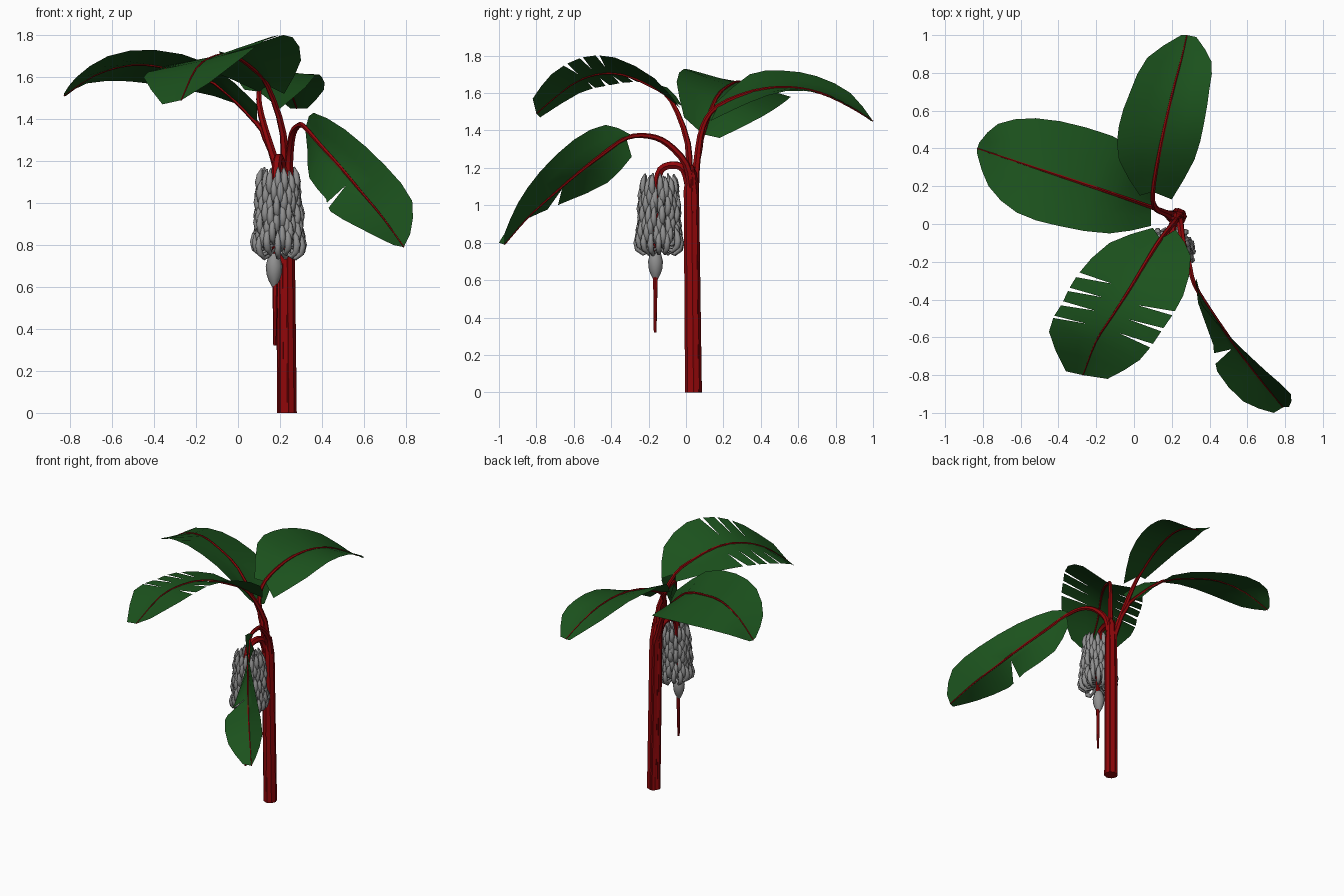
import bpy, bmesh, math, random
from mathutils import Vector as V

if "Cube" in bpy.data.objects:
    bpy.data.objects.remove(bpy.data.objects["Cube"])

random.seed(4)


def material(name, rgb):
    m = bpy.data.materials.new(name)
    m.diffuse_color = (*rgb, 1)
    m.use_nodes = True
    m.node_tree.nodes["Principled BSDF"].inputs["Base Color"].default_value = m.diffuse_color
    return m


RED = material("stem red", (0.28, 0.002, 0.003))
GREEN = material("leaf green", (0.011, 0.083, 0.012))
GREY = material("fruit grey", (0.28, 0.28, 0.28))


def finish(name, bm, mat, angle=50):
    me = bpy.data.meshes.new(name)
    bm.to_mesh(me)
    bm.free()
    me.materials.append(mat)
    ob = bpy.data.objects.new(name, me)
    bpy.context.collection.objects.link(ob)
    bpy.ops.object.select_all(action='DESELECT')
    ob.select_set(True)
    bpy.context.view_layer.objects.active = ob
    bpy.ops.object.shade_smooth_by_angle(angle=math.radians(angle))
    return ob


def spline(pts, n):
    """Catmull-Rom curve with n steps per segment."""
    p = [V(q) for q in pts]
    p = [2 * p[0] - p[1]] + p + [2 * p[-1] - p[-2]]
    out = []
    for i in range(1, len(p) - 2):
        a, b, c, d = p[i - 1:i + 3]
        for k in range(n):
            t = k / n
            out.append(0.5 * (2 * b + (c - a) * t + (2 * a - 5 * b + 4 * c - d) * t * t
                              + (3 * b - a - 3 * c + d) * t ** 3))
    return out + [p[-2]]


def tube(bm, pts, radii, sides=6):
    """Tapered tube along a path, with capped ends."""
    pts = [V(p) for p in pts]
    rings, side, old = [], None, None
    for i, p in enumerate(pts):
        t = (pts[min(i + 1, len(pts) - 1)] - pts[max(i - 1, 0)]).normalized()
        if side is None:
            side = t.orthogonal().normalized()
        else:
            side = old.rotation_difference(t) @ side
        old, up = t, t.cross(side)
        rings.append([bm.verts.new(p + radii[i] * (side * math.cos(a) + up * math.sin(a)))
                      for a in (2 * math.pi * k / sides for k in range(sides))])
    for r, s in zip(rings, rings[1:]):
        for k in range(sides):
            j = (k + 1) % sides
            bm.faces.new((r[k], r[j], s[j], s[k]))
    bm.faces.new(rings[0][::-1])
    bm.faces.new(rings[-1])


def blade(name, mid, left, right, tears=({}, {}), depth=(0.5, 0.5)):
    """Leaf sheet from a midrib and two edges; tears map a station to a gap width."""
    bm = bmesh.new()
    mid = spline(mid, 2)
    mv = [bm.verts.new(p) for p in mid]
    for s, edge in enumerate((left, right)):
        edge = spline(edge, 2)
        n = len(edge)
        inner = [bm.verts.new(m.lerp(e, depth[s])) for m, e in zip(mid, edge)]
        outer = [bm.verts.new(e) for e in edge]
        for i in range(n - 1):
            e0, e1 = outer[i], outer[i + 1]
            if i in tears[s]:
                e0 = bm.verts.new(edge[i].lerp(edge[i + 1], tears[s][i]))
            if i + 1 in tears[s]:
                e1 = bm.verts.new(edge[i + 1].lerp(edge[i], tears[s][i + 1]))
            for q in ((mv[i], mv[i + 1], inner[i + 1], inner[i]),
                      (inner[i], inner[i + 1], e1, e0)):
                bm.faces.new(q if s == 0 else q[::-1])
    loose = [v for v in bm.verts if not v.link_faces]
    bmesh.ops.delete(bm, geom=loose, context='VERTS')
    finish(name, bm, GREEN, 40)


def stem(name, foot, neck, mid):
    """Leaf stalk running from the ground, up the trunk and along the midrib."""
    path = spline([(foot[0] - 0.012, foot[1] - 0.012, 1.08)] + neck + mid, 3)
    k, n = 3 * (len(neck) + 1), len(path)
    radii = [0.022 - 0.010 * i / k if i < k else 0.012 - 0.009 * (i - k) / (n - 1 - k)
             for i in range(n)]
    bm = bmesh.new()
    tube(bm, [(*foot, 0)] + path, [0.026] + radii)
    finish(name, bm, RED)


# Back leaf
mid = [(.10, .17, 1.53), (.13, .36, 1.61), (.17, .55, 1.63), (.21, .72, 1.60), (.25, .87, 1.53), (.28, 1.0, 1.45)]
blade("back_leaf", mid,
      [(.03, .15, 1.54), (-.08, .34, 1.70), (-.08, .52, 1.72), (-.02, .70, 1.69), (.07, .88, 1.60), (.25, 1.0, 1.45)],
      [(.20, .13, 1.45), (.32, .34, 1.55), (.37, .53, 1.61), (.40, .72, 1.60), (.41, .86, 1.54), (.33, .99, 1.45)])
stem("back_leaf_stem", (.225, .060), [(.16, .06, 1.25), (.11, .09, 1.42)], mid)

# Left leaf
mid = [(.09, .09, 1.38), (-.11, .16, 1.57), (-.32, .23, 1.64), (-.50, .29, 1.66), (-.68, .35, 1.61), (-.83, .40, 1.51)]
blade("left_leaf", mid,
      [(.09, -.01, 1.47), (-.13, -.05, 1.66), (-.40, -.01, 1.73), (-.62, .06, 1.70), (-.77, .20, 1.60), (-.83, .37, 1.52)],
      [(.09, .18, 1.36), (.00, .40, 1.47), (-.25, .51, 1.54), (-.52, .56, 1.58), (-.72, .53, 1.57), (-.82, .43, 1.51)])
stem("left_leaf_stem", (.212, .040), [(.17, .055, 1.22), (.13, .075, 1.31)], mid)

# Torn front leaf
mid = [(.14, -.08, 1.56), (.07, -.19, 1.64), (-.02, -.34, 1.70), (-.11, -.48, 1.70), (-.20, -.62, 1.64), (-.27, -.80, 1.49)]
blade("torn_leaf", mid,
      [(.22, -.03, 1.52), (.30, -.17, 1.68), (.26, -.38, 1.79), (.15, -.56, 1.79), (.03, -.72, 1.70), (-.14, -.82, 1.57)],
      [(.10, -.02, 1.53), (-.13, -.10, 1.63), (-.30, -.27, 1.66), (-.38, -.42, 1.64), (-.45, -.57, 1.60), (-.36, -.78, 1.47)],
      ({5: .12, 6: .10, 7: .12}, {4: .15, 5: .12, 6: .15, 7: .08}), (0.3, 0.35))
stem("torn_leaf_stem", (.230, .026), [(.215, .01, 1.33)], mid)

# Drooping right leaf
mid = [(.32, -.32, 1.36), (.40, -.45, 1.27), (.49, -.58, 1.17), (.59, -.72, 1.05), (.69, -.85, .93), (.79, -.97, .79)]
blade("drooping_leaf", mid,
      [(.33, -.30, 1.38), (.36, -.43, 1.43), (.51, -.60, 1.35), (.70, -.78, 1.18), (.83, -.90, 1.01), (.82, -.97, .85)],
      [(.33, -.29, 1.26), (.34, -.42, 1.12), (.42, -.64, 1.02), (.44, -.78, .96), (.58, -.94, .88), (.74, -1.0, .80)],
      ({}, {5: .4}), (0.5, 0.2))
stem("drooping_leaf_stem", (.252, .040), [(.245, .0, 1.22), (.26, -.10, 1.33), (.29, -.20, 1.37)], mid)

# Trunk core with a pointed top, and pointed sheaths around it
bm = bmesh.new()
tube(bm, [(.235, .04, 0), (.228, .03, 1.05), (.225, .028, 1.17), (.222, .025, 1.23)], [.045, .040, .030, .006], 8)
for k in range(3):
    a = 0.5 + k * 2.1
    c, s = math.cos(a) * .022, math.sin(a) * .022
    tube(bm, [(.235 + c, .04 + s, 0), (.226 + c, .03 + s, 1.08), (.226 + c, .03 + s, 1.21)], [.024, .021, .002])
finish("trunk", bm, RED, 40)

# Fruit stalk: arches out of the trunk and hangs through the bunch
bm = bmesh.new()
path = spline([(.215, .02, 1.08), (.205, -.01, 1.19), (.195, -.07, 1.215), (.185, -.135, 1.19), (.18, -.16, 1.10)], 3)
tube(bm, path + [V((.178, -.163, .75)), V((.176, -.165, .32))], [.022] * len(path) + [.016, .008])
finish("fruit_stalk", bm, RED)

# Flower bud
bm = bmesh.new()
tube(bm, [(.172, -.163, z) for z in (.76, .74, .70, .66, .63, .60)], [.015, .030, .040, .036, .026, .010], 8)
finish("flower_bud", bm, GREY)

# Bananas: stacked rings of upturned fruit, the lowest ring flared
bm = bmesh.new()
rows, count = 7, 15
for row in range(rows):
    f = row / (rows - 1)
    for k in range(count):
        a = 2 * math.pi * (k + 0.5 * (row % 2)) / count + random.uniform(-.08, .08)
        R = (0.122 if row == 0 else 0.113 - 0.020 * f) + random.uniform(-.007, .007)
        z = 0.750 + 0.285 * f + random.uniform(-.015, .015)
        prof = [(.03, .02), (R * .72, -.003), (R * .95, .022), (R, .055), (R * .95, .09), (R * .84, .122)]
        tube(bm, [(.195 + r * math.cos(a), -.142 + r * math.sin(a), z + h) for r, h in prof],
             [.007, .011, .016, .0175, .014, .004])
finish("bananas", bm, GREY, 65)
